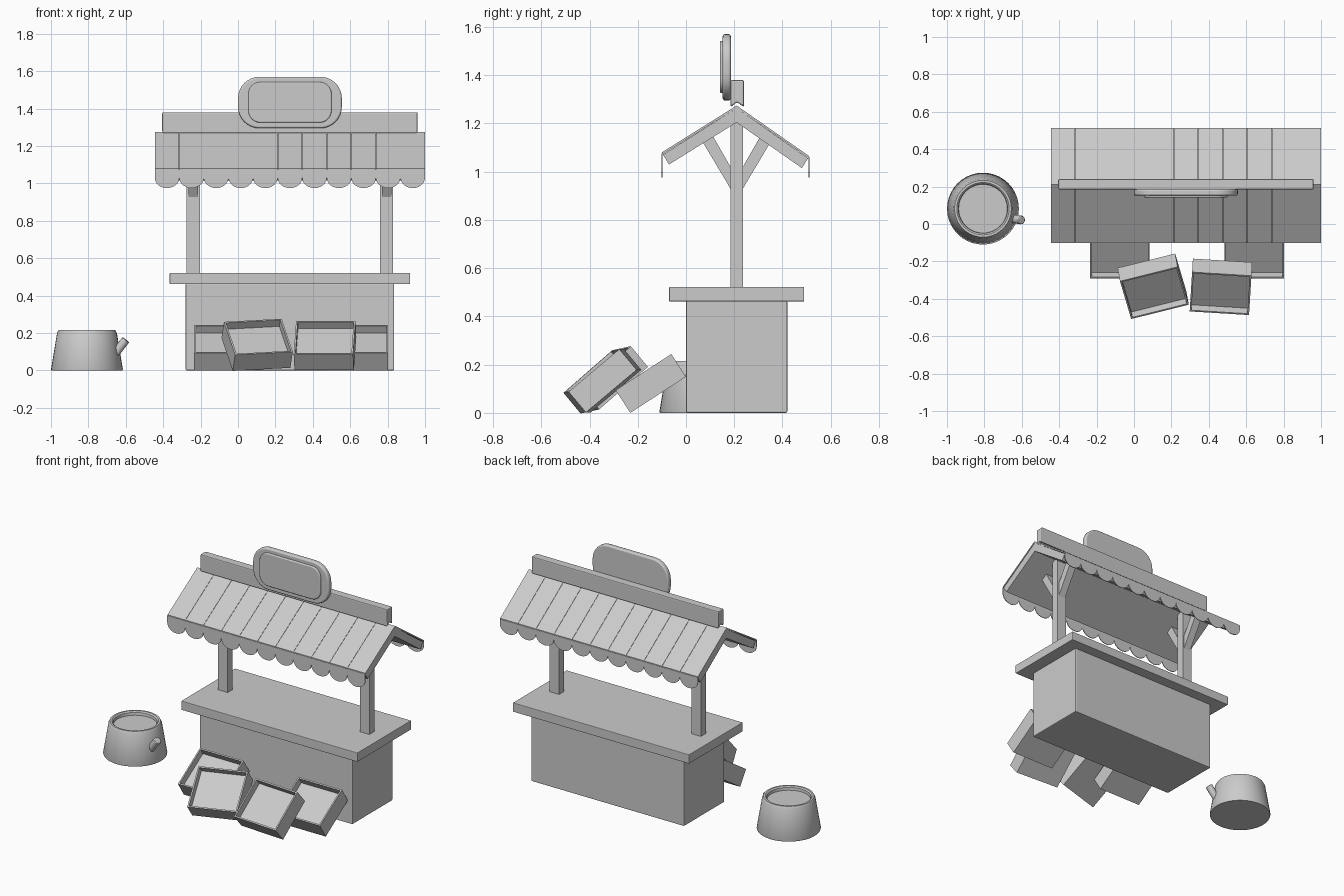
import bpy, bmesh, math
from mathutils import Matrix, Vector

cube = bpy.data.objects.get("Cube")
if cube:
    bpy.data.objects.remove(cube, do_unlink=True)

GREY = (0.6, 0.6, 0.6, 1)
mat = bpy.data.materials.new("plain_grey")
mat.use_nodes = True
mat.diffuse_color = GREY
mat.node_tree.nodes["Principled BSDF"].inputs["Base Color"].default_value = GREY

MID = 0.2775      # centre of the stall along x
RIDGE = 0.21      # y of the roof ridge


def finish(name, bm, bevel=0, segments=2, smooth=False):
    """Turn a bmesh into a named object with material and optional bevel."""
    bmesh.ops.recalc_face_normals(bm, faces=bm.faces)
    mesh = bpy.data.meshes.new(name)
    bm.to_mesh(mesh)
    bm.free()
    mesh.materials.append(mat)
    obj = bpy.data.objects.new(name, mesh)
    bpy.context.collection.objects.link(obj)
    if bevel:
        mod = obj.modifiers.new("soft_edges", "BEVEL")
        mod.width, mod.segments = bevel, segments
        mod.limit_method = "ANGLE"
    if smooth:
        bpy.ops.object.select_all(action="DESELECT")
        obj.select_set(True)
        bpy.context.view_layer.objects.active = obj
        bpy.ops.object.shade_smooth_by_angle(angle=math.radians(40))
    return obj


def prism(name, points, axis, lo, hi, **kw):
    """Extrude a flat profile: axis x takes (y, z) points, axis y takes (x, z)."""
    bm = bmesh.new()
    place = (lambda p, d: (d, *p)) if axis == "x" else (lambda p, d: (p[0], d, p[1]))
    face = bm.faces.new([bm.verts.new(place(p, lo)) for p in points])
    geom = bmesh.ops.extrude_face_region(bm, geom=[face])["geom"]
    shift = Vector(place((0, 0), hi - lo))
    bmesh.ops.translate(bm, vec=shift, verts=[v for v in geom if isinstance(v, bmesh.types.BMVert)])
    return finish(name, bm, **kw)


def box(name, x, y, z, **kw):
    return prism(name, [(y[0], z[0]), (y[1], z[0]), (y[1], z[1]), (y[0], z[1])], "x", *x, **kw)


def rounded(x, z, r, steps=8):
    """Outline of a rounded rectangle."""
    pts = []
    corners = [(x[1] - r, z[1] - r), (x[0] + r, z[1] - r), (x[0] + r, z[0] + r), (x[1] - r, z[0] + r)]
    for q, (cx, cz) in enumerate(corners):
        for i in range(steps + 1):
            a = math.pi / 2 * (q + i / steps)
            pts.append((cx + r * math.cos(a), cz + r * math.sin(a)))
    return pts


# Counter
box("counter_body", (-0.28, 0.835), (0, 0.42), (0, 0.465), bevel=0.006)
box("counter_top", (-0.365, 0.92), (-0.07, 0.49), (0.462, 0.522), bevel=0.003)

# Posts with a pair of braces each
for side, label in ((1, "left"), (-1, "right")):
    x = MID + side * 0.517
    box(f"{label}_post", (x - 0.035, x + 0.035), (0.185, 0.237), (0.5, 1.25))
    for s, end in ((-1, "front"), (1, "back")):
        pts = [(RIDGE + s * dy, z) for dy, z in
               ((0.02, 0.92), (0.145, 1.13), (0.10, 1.15), (0.02, 1.01))]
        prism(f"{label}_{end}_brace", pts, "x", x - 0.025, x + 0.025)

# Roof slopes, cloth strips and scalloped edges
STRIPS = 11
PITCH = 1.445 / STRIPS
START = MID - PITCH * STRIPS / 2
for s, end, run, tip in ((-1, "front", 0.31, 1.08), (1, "back", 0.3, 1.065)):
    eave = RIDGE + s * run
    slab = [(eave - s * 0.004, tip - 0.01), (RIDGE, 1.264), (RIDGE, 1.204), (eave - s * 0.03, tip - 0.05)]
    prism(f"{end}_roof_slab", slab, "x", START + 0.004, START + PITCH * STRIPS - 0.004)
    cloth = [(eave, tip), (RIDGE, 1.274), (RIDGE, 1.264), (eave, tip - 0.01)]
    for i in range(STRIPS):
        x0 = START + i * PITCH
        x1 = x0 + PITCH
        prism(f"{end}_cloth_strip", cloth, "x", x0 + 0.0008, x1 - 0.0008)
        flap = [(x0, tip - 0.005)]
        for k in range(13):
            a = math.pi * k / 12
            flap.append(((x0 + x1) / 2 - PITCH / 2 * math.cos(a), 1.03 - 0.055 * math.sin(a)))
        flap.append((x1, tip - 0.005))
        prism(f"{end}_scallop", flap, "y", eave - 0.002, eave + 0.002)

# Ridge beam notched over the roof
beam = [(0.185, 1.268), (0.212, 1.288), (0.24, 1.268), (0.24, 1.38), (0.185, 1.38)]
prism("ridge_beam", beam, "x", -0.405, 0.96, bevel=0.006)

# Sign with raised panel
prism("sign_board", rounded((0, 0.555), (1.295, 1.57), 0.115), "y", 0.152, 0.186,
      bevel=0.009, segments=3, smooth=True)
prism("sign_panel", rounded((0.055, 0.5), (1.325, 1.542), 0.065), "y", 0.141, 0.16,
      bevel=0.006, segments=3, smooth=True)


# Tilted crates with sunken contents
def crate(name, centre, tilt, yaw=0, roll=0):
    bm = bmesh.new()
    bmesh.ops.create_cube(bm, size=1)
    bmesh.ops.scale(bm, vec=(0.318, 0.275, 0.112), verts=bm.verts)
    top = max(bm.faces, key=lambda f: f.calc_center_median().z)
    bmesh.ops.inset_individual(bm, faces=[top], thickness=0.013)
    bottom = bmesh.ops.extrude_face_region(bm, geom=[top])["geom"]
    bmesh.ops.translate(bm, vec=(0, 0, -0.045), verts=[v for v in bottom if isinstance(v, bmesh.types.BMVert)])
    if top.is_valid:
        bmesh.ops.delete(bm, geom=[top], context="FACES_ONLY")
    turn = Matrix.Identity(4)
    for angle, axis in ((yaw, "Z"), (roll, "Y"), (tilt, "X")):
        turn = turn @ Matrix.Rotation(math.radians(angle), 4, axis)
    bmesh.ops.transform(bm, matrix=Matrix.Translation(centre) @ turn, verts=bm.verts)
    finish(name, bm)


crate("back_right_crate", (-0.075, -0.146, 0.122), 33)
crate("back_left_crate", (0.643, -0.146, 0.122), 33)
crate("front_right_crate", (0.1025, -0.333, 0.137), 40, yaw=14, roll=-3)
crate("front_left_crate", (0.465, -0.336, 0.133), 40, yaw=-3.5)

# Round tub, lathed from a profile
POT = Vector((-0.8075, 0.082, 0))
profile = [(0, 0), (0.19, 0), (0.192, 0.006), (0.16, 0.2), (0.152, 0.215),
           (0.14, 0.215), (0.132, 0.208), (0.13, 0.19), (0, 0.19)]
bm = bmesh.new()
verts = [bm.verts.new((r, 0, z)) for r, z in profile]
edges = [bm.edges.new(pair) for pair in zip(verts, verts[1:])]
bmesh.ops.spin(bm, geom=verts + edges, axis=(0, 0, 1), cent=(0, 0, 0), steps=40, angle=math.tau)
bmesh.ops.remove_doubles(bm, verts=bm.verts, dist=0.0005)
bmesh.ops.translate(bm, vec=POT, verts=bm.verts)
finish("tub", bm, smooth=True)

# Short spout leaning out of the tub
low, high = Vector((-0.665, 0.03, 0.08)), Vector((-0.6, 0.021, 0.164))
bm = bmesh.new()
bmesh.ops.create_cone(bm, cap_ends=True, segments=20, radius1=0.023, radius2=0.023, depth=(high - low).length)
aim = (high - low).to_track_quat("Z", "Y").to_matrix().to_4x4()
bmesh.ops.transform(bm, matrix=Matrix.Translation((low + high) / 2) @ aim, verts=bm.verts)
finish("spout", bm, bevel=0.004, smooth=True)
